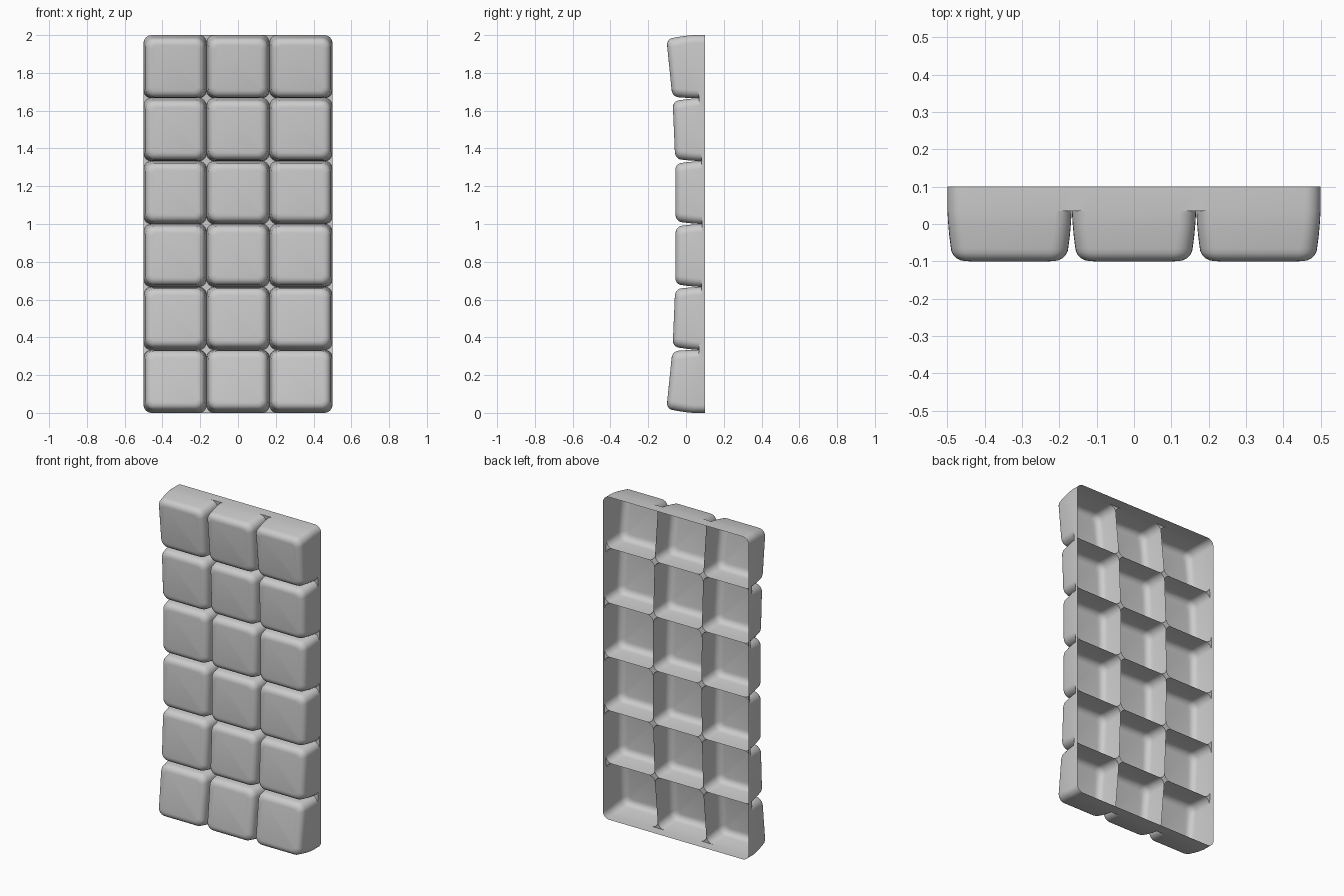
import bpy, bmesh, math
from mathutils import Vector

if "Cube" in bpy.data.objects:
    bpy.data.objects.remove(bpy.data.objects["Cube"])

C = 1 / 3                               # pad pitch
COLS, ROWS, SEG = 3, 6, 6
BASE = [0.035, 0.069, 0.083, 0.085, 0.083, 0.069, 0.035]   # groove depth at each row line

# pad section: (inset, height above groove, corner radius)
rings = [(0, 0, .042), (.002, .035, .043), (.005, .07, .045), (.009, .102, .047)]
for k in range(1, 6):
    a = math.pi / 2 * k / 5
    rings.append((.009 + .038 * (1 - math.cos(a)), .102 + .038 * math.sin(a),
                  .047 - .025 * (1 - math.cos(a))))


def outline(inset, r):
    """Rounded square around the origin, SEG+1 points per corner."""
    h = C / 2 - inset - r
    pts = []
    for q, (sx, sz) in enumerate([(1, 1), (-1, 1), (-1, -1), (1, -1)]):
        for i in range(SEG + 1):
            a = math.pi / 2 * (q + i / SEG)
            pts.append((sx * h + r * math.cos(a), sz * h + r * math.sin(a)))
    return pts


bm = bmesh.new()
for row in range(ROWS):
    slope = (BASE[row + 1] - BASE[row]) / C
    zc = (row + .5) * C
    for col in range(COLS):
        xc = (col - 1) * C

        def place(x, z, d):
            y = BASE[row] + slope * (z + C / 2) - d
            return bm.verts.new((xc + x, y, zc + z + .5 * slope * d))

        # pad walls, rounded edge and face
        loops = [[place(x, z, d) for x, z in outline(i, r)] for i, d, r in rings]
        n = len(loops[0])
        for a, b in zip(loops, loops[1:]):
            for i in range(n):
                j = (i + 1) % n
                bm.faces.new((a[i], a[j], b[j], b[i]))
        bm.faces.new(loops[-1])

        # flat corner webs in the grooves, left out at the panel's four corners
        for q, (sx, sz) in enumerate([(1, 1), (-1, 1), (-1, -1), (1, -1)]):
            end_x = xc * sx > .1
            end_z = (row == 0 and sz < 0) or (row == ROWS - 1 and sz > 0)
            if end_x and end_z:
                continue
            tip = place(sx * C / 2, sz * C / 2, 0)
            arc = loops[0][q * (SEG + 1):(q + 1) * (SEG + 1)]
            for a, b in zip(arc, arc[1:]):
                bm.faces.new((tip, b, a))

bmesh.ops.remove_doubles(bm, verts=bm.verts[:], dist=1e-4)

# outer rim running straight back to the open rear
edges = [e for e in bm.edges if e.is_boundary]
ext = bmesh.ops.extrude_edge_only(bm, edges=edges)
for v in ext["geom"]:
    if isinstance(v, bmesh.types.BMVert):
        v.co.y = .1
bmesh.ops.recalc_face_normals(bm, faces=bm.faces[:])
face = max(bm.faces, key=lambda f: f.calc_area())
if face.normal.y > 0:
    bmesh.ops.reverse_faces(bm, faces=bm.faces[:])

mesh = bpy.data.meshes.new("padded_panel")
bm.to_mesh(mesh)
bm.free()
panel = bpy.data.objects.new("padded_panel", mesh)
bpy.context.collection.objects.link(panel)
bpy.context.view_layer.objects.active = panel
panel.select_set(True)
bpy.ops.object.shade_smooth_by_angle(angle=math.radians(35))
